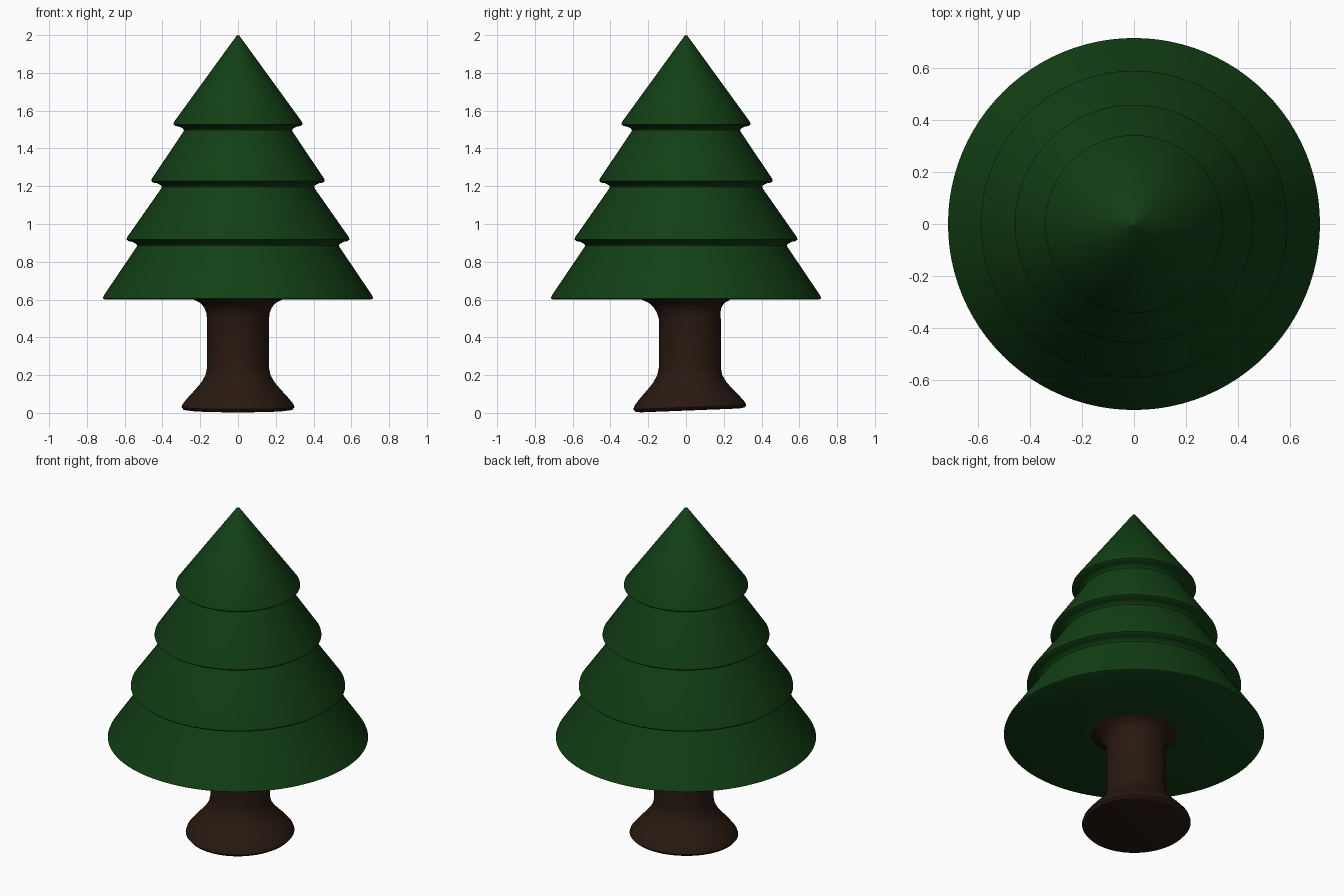
import bpy, bmesh, math

if "Cube" in bpy.data.objects:
    bpy.data.objects.remove(bpy.data.objects["Cube"])


def material(name, rgb):
    m = bpy.data.materials.new(name)
    m.diffuse_color = (*rgb, 1)
    m.use_nodes = True
    m.node_tree.nodes["Principled BSDF"].inputs["Base Color"].default_value = m.diffuse_color
    return m


def lathe(name, profile, mat, segments=96, bend=None):
    """Turn (radius, z) points, listed bottom to top, around the z axis."""
    bm = bmesh.new()
    rings = []
    for r, z in profile:
        if r == 0:
            rings.append([bm.verts.new((0, 0, z))] * segments)
        else:
            rings.append([bm.verts.new((r * math.cos(a), r * math.sin(a), z))
                          for a in (2 * math.pi * i / segments for i in range(segments))])
    for low, high in zip(rings, rings[1:]):
        for i in range(segments):
            j = (i + 1) % segments
            bm.faces.new(dict.fromkeys((low[i], low[j], high[j], high[i])))
    if bend:
        for v in bm.verts:
            bend(v.co)
    bmesh.ops.recalc_face_normals(bm, faces=bm.faces)
    mesh = bpy.data.meshes.new(name)
    bm.to_mesh(mesh)
    bm.free()
    mesh.materials.append(mat)
    obj = bpy.data.objects.new(name, mesh)
    bpy.context.collection.objects.link(obj)
    bpy.ops.object.select_all(action='DESELECT')
    bpy.context.view_layer.objects.active = obj
    obj.select_set(True)
    bpy.ops.object.shade_smooth_by_angle(angle=math.radians(40))
    return obj


green = material("needles", (0.006, 0.05, 0.007))
brown = material("bark", (0.021, 0.0095, 0.005))

# Foliage: flat underside and lowest rim, then three overhanging tiers and the tip
foliage = [(0.235, 0.6), (0.705, 0.6), (0.716, 0.606), (0.71, 0.622)]
for rim, z in ((0.59, 0.92), (0.459, 1.23), (0.342, 1.53)):
    foliage += [(rim - 0.052, z - 0.043), (rim - 0.056, z - 0.033),
                (rim - 0.050, z - 0.024), (rim - 0.030, z - 0.014),
                (rim - 0.010, z - 0.011), (rim, z - 0.003),
                (rim - 0.003, z + 0.010)]
foliage += [(0.008, 1.996), (0, 2.0)]
lathe("foliage", foliage, green)


# Trunk: sits slightly towards the back, with a gently tilted foot
def tilt_foot(co):
    fade = max(0, 1 - co.z / 0.2)
    co.z += 0.042 * co.y * fade
    co.y += 0.02 * min(1, max(0, (0.6 - co.z) / 0.1))


lathe("trunk", [(0, 0.013), (0.26, 0.013), (0.288, 0.017), (0.299, 0.03),
                (0.293, 0.047), (0.262, 0.085), (0.225, 0.125), (0.195, 0.16),
                (0.172, 0.2), (0.164, 0.24), (0.164, 0.5), (0.168, 0.53),
                (0.18, 0.56), (0.2, 0.582), (0.235, 0.6)], brown, bend=tilt_foot)
